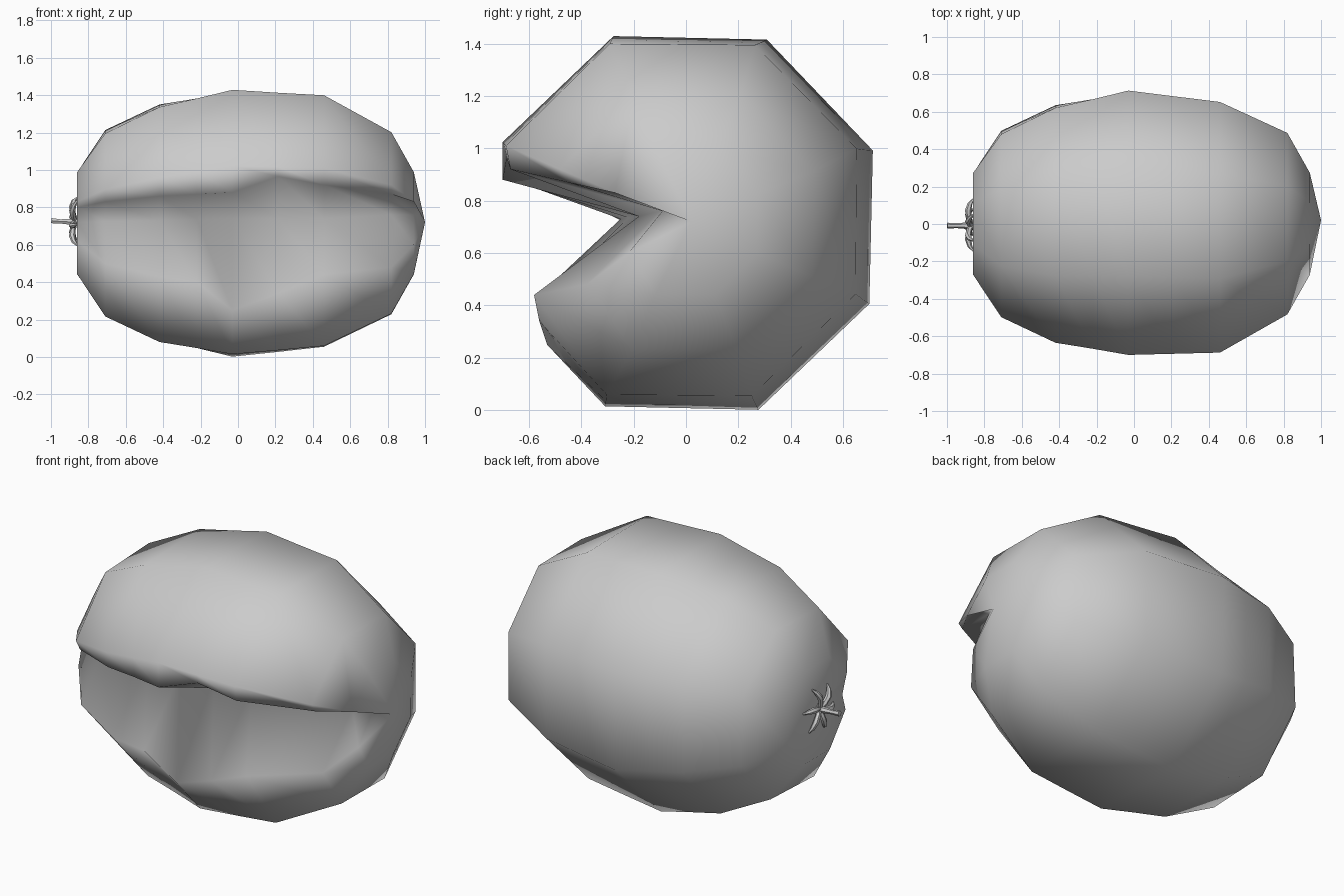
import bpy, bmesh
from math import sin, cos, radians
from mathutils import Vector

cube = bpy.data.objects.get("Cube")
if cube:
    bpy.data.objects.remove(cube)

MID = 0.715  # height of the long axis

grey = bpy.data.materials.new("plain_grey")
grey.use_nodes = True
grey.diffuse_color = (0.6, 0.6, 0.6, 1)
grey.node_tree.nodes["Principled BSDF"].inputs["Base Color"].default_value = (0.6, 0.6, 0.6, 1)

# Body: octagonal rings along x, opened at the front by a mouth
# x, radius, shift in y, shift in z, tilt, then (y, z) of upper lip, crease and lower lip
RINGS = [
    (-0.86, 0.295, 0, 0, 22, (-0.26, 0.80), (-0.23, 0.72), (-0.26, 0.62)),
    (-0.71, 0.53, 0, 0, 25, (-0.46, 0.83), (-0.25, 0.725), (-0.45, 0.50)),
    (-0.42, 0.68, 0, 0, 24, (-0.61, 0.86), (-0.25, 0.73), (-0.57, 0.43)),
    (-0.22, 0.722, 0, 0, 22.5, (-0.65, 0.87), (-0.22, 0.735), (-0.56, 0.40)),
    (-0.03, 0.765, 0, 0, 21.2, (-0.70, 0.88), (-0.18, 0.74), (-0.53, 0.25)),
    (0.215, 0.745, -0.01, 0.005, 21.6, (-0.685, 0.965), (-0.18, 0.74), (-0.56, 0.34)),
    (0.46, 0.725, -0.02, 0.012, 22, (-0.67, 0.92), (-0.18, 0.74), (-0.58, 0.44)),
    (0.82, 0.525, 0, 0, 22, (-0.45, 0.87), (-0.10, 0.76), (-0.38, 0.48)),
    (0.94, 0.295, 0, 0, 22, (-0.24, 0.855), (-0.09, 0.76), (-0.22, 0.60)),
]
bm = bmesh.new()
loops = []
for x, r, dy, dz, tilt, *mouth in RINGS:
    angles = [radians(tilt + 45 * k) for k in range(-3, 4)]
    section = [(dy + r * cos(a), MID + dz + r * sin(a)) for a in angles] + mouth
    loops.append([bm.verts.new((x, y, z)) for y, z in section])
n = len(loops[0])
for a, b in zip(loops, loops[1:]):
    for i in range(n):
        j = (i + 1) % n
        bm.faces.new((a[i], a[j], b[j], b[i]))
for loop, pole in ((loops[0], (-0.855, 0, MID)), (loops[-1], (1.0, 0.02, 0.72))):
    tip = bm.verts.new(pole)
    for i in range(n):
        bm.faces.new((loop[i], loop[(i + 1) % n], tip))
bmesh.ops.recalc_face_normals(bm, faces=bm.faces)
mesh = bpy.data.meshes.new("body")
bm.to_mesh(mesh)
bm.free()
mesh.shade_smooth()
mesh.materials.append(grey)
bpy.context.collection.objects.link(bpy.data.objects.new("body", mesh))


def tube(name, points, radii):
    """Tapered round tube through the points, turned into a mesh."""
    curve = bpy.data.curves.new(name, "CURVE")
    curve.dimensions = "3D"
    curve.bevel_depth = 1.0
    curve.bevel_resolution = 1
    curve.use_fill_caps = True
    spline = curve.splines.new("POLY")
    spline.points.add(len(points) - 1)
    for p, co, r in zip(spline.points, points, radii):
        p.co = (*co, 1)
        p.radius = r
    obj = bpy.data.objects.new(name, curve)
    bpy.context.collection.objects.link(obj)
    curve.materials.append(grey)
    bpy.ops.object.select_all(action="DESELECT")
    obj.select_set(True)
    bpy.context.view_layer.objects.active = obj
    bpy.ops.object.convert(target="MESH")
    bpy.ops.object.shade_smooth_by_angle(angle=radians(50))


# Stem
centre = Vector((0, -0.005, 0.725))
tube("stem", [centre + Vector((x, -0.004, z)) for x, z in
              ((-0.85, -0.004), (-0.89, -0.003), (-0.95, 0), (-0.998, 0.004))],
     (0.026, 0.018, 0.013, 0.016))

# Sepals: six curled leaflets around the stem
for k in range(6):
    a = radians(15 + 60 * k)
    out = Vector((0, cos(a), sin(a)))
    side = Vector((0, -sin(a), cos(a)))
    path = [centre + out * d + side * s + Vector((x, 0, 0)) for d, s, x in
            ((0, 0, -0.868), (0.04, 0.004, -0.882), (0.08, 0.002, -0.887),
             (0.115, -0.008, -0.877), (0.14, -0.02, -0.858))]
    tube(f"sepal_{k + 1}", path, (0.013, 0.015, 0.017, 0.013, 0.004))
